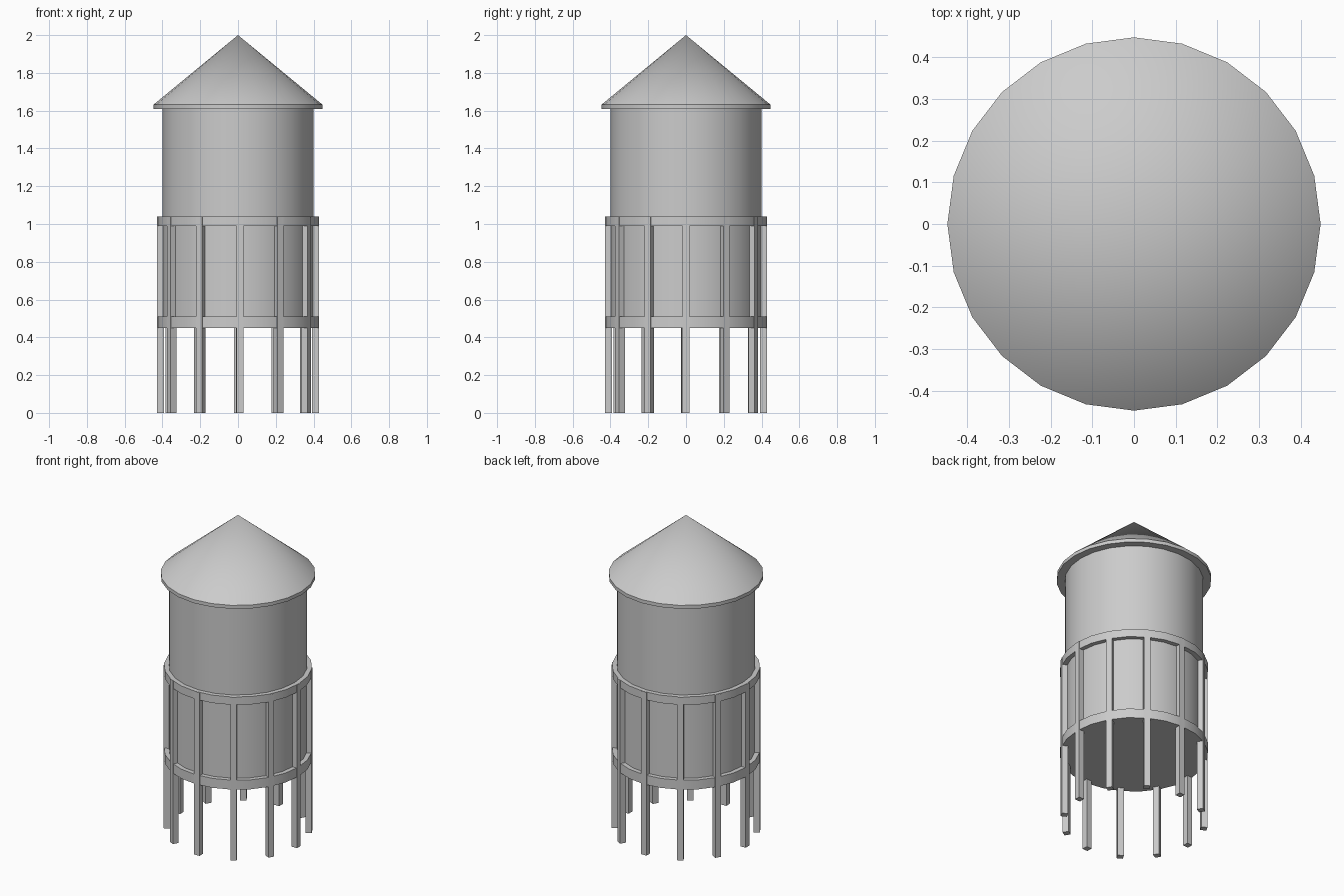
import bpy
import bmesh
import math

if "Cube" in bpy.data.objects:
    bpy.data.objects.remove(bpy.data.objects["Cube"])

SIDES = 24


def make_object(name, bm, smooth=True):
    bmesh.ops.recalc_face_normals(bm, faces=bm.faces)
    mesh = bpy.data.meshes.new(name)
    bm.to_mesh(mesh)
    bm.free()
    obj = bpy.data.objects.new(name, mesh)
    bpy.context.collection.objects.link(obj)
    if smooth:
        bpy.ops.object.select_all(action='DESELECT')
        obj.select_set(True)
        bpy.context.view_layer.objects.active = obj
        bpy.ops.object.shade_smooth_by_angle(angle=math.radians(30))
    return obj


def lathe(name, profile, closed=False):
    """Turn (radius, z) points around z; radius 0 becomes a single pole."""
    bm = bmesh.new()
    rows = []
    for r, z in profile:
        if r == 0:
            rows.append([bm.verts.new((0, 0, z))] * SIDES)
        else:
            rows.append([bm.verts.new((r * math.cos(2 * math.pi * i / SIDES),
                                       r * math.sin(2 * math.pi * i / SIDES), z))
                         for i in range(SIDES)])
    pairs = list(zip(rows, rows[1:]))
    if closed:
        pairs.append((rows[-1], rows[0]))
    for a, b in pairs:
        for i in range(SIDES):
            j = (i + 1) % SIDES
            bm.faces.new(list(dict.fromkeys((a[i], a[j], b[j], b[i]))))
    return make_object(name, bm)


# Tank body
lathe("tank", [(0, 0.45), (0.4, 0.45), (0.4, 1.615), (0, 1.615)])

# Conical roof with a thin overhanging rim
lathe("roof", [(0, 1.61), (0.447, 1.61), (0.447, 1.632), (0, 2.0)])

# Bands around the tank
for label, z0, z1 in (("lower_band", 0.45, 0.51), ("upper_band", 0.99, 1.04)):
    lathe(label, [(0.398, z0), (0.428, z0), (0.428, z1), (0.398, z1)], closed=True)

# Ring of square legs
LEG_W, LEG_H, LEG_R = 0.037, 1.038, 0.41
for k in range(12):
    bm = bmesh.new()
    bmesh.ops.create_cube(bm, size=1)
    bmesh.ops.scale(bm, vec=(LEG_W, LEG_W, LEG_H), verts=bm.verts)
    leg = make_object(f"leg_{k + 1}", bm, smooth=False)
    a = math.radians(30.15 * k)
    leg.location = (LEG_R * math.cos(a), LEG_R * math.sin(a), LEG_H / 2)
    leg.rotation_euler.z = a
